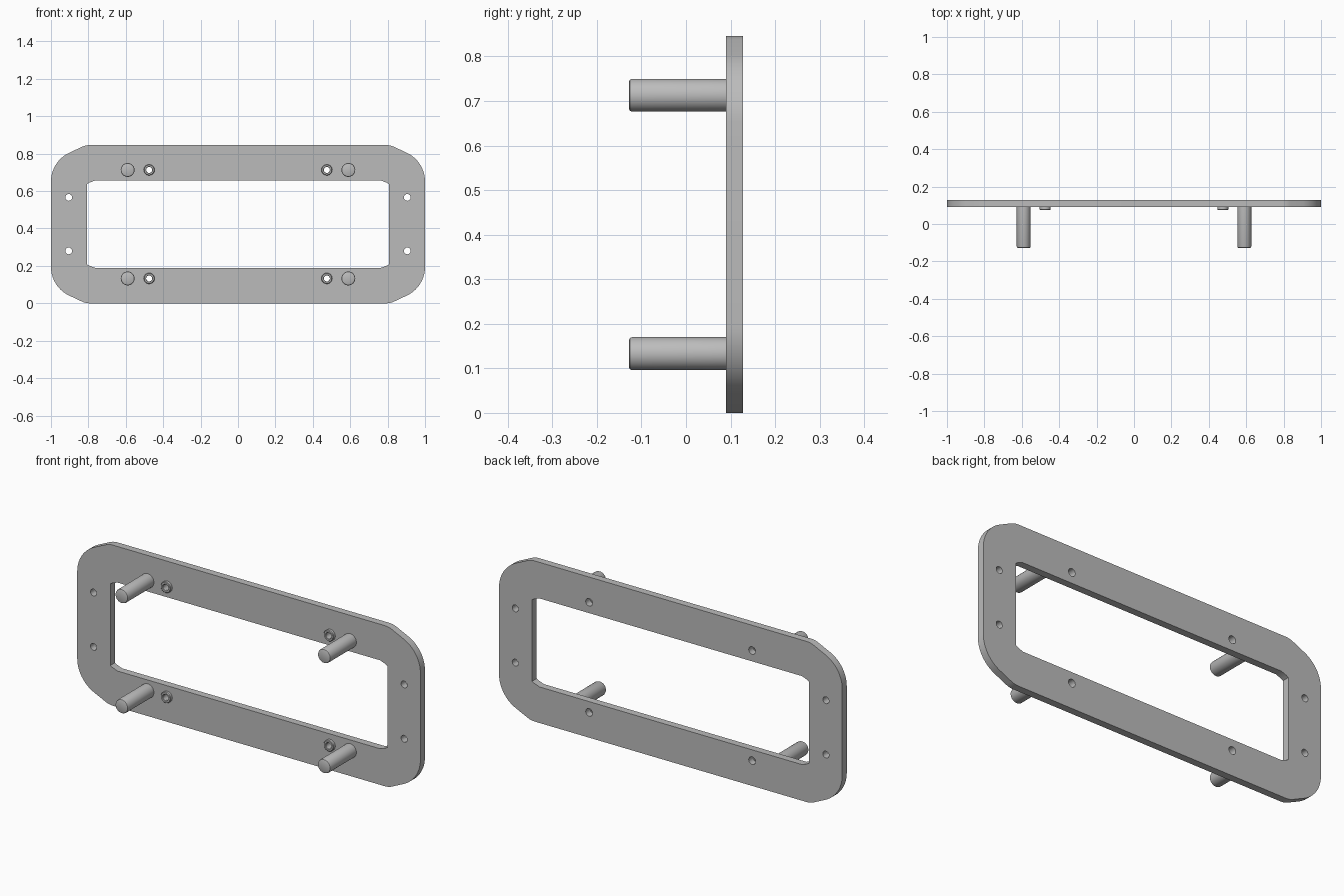
import bpy, bmesh
from math import sin, cos, pi, radians
from mathutils import Matrix, Vector

cube = bpy.data.objects.get("Cube")
if cube:
    bpy.data.objects.remove(cube)

MID_Z = 0.423
FRONT, BACK = 0.09, 0.128
SIGNS = [(1, 1), (-1, 1), (-1, -1), (1, -1)]

grey = bpy.data.materials.new("grey metal")
grey.use_nodes = True
colour = (0.5, 0.5, 0.5, 1)
grey.diffuse_color = colour
grey.node_tree.nodes["Principled BSDF"].inputs["Base Color"].default_value = colour


def arc(cx, cz, r, start, end, steps):
    """Points along an arc, angles in degrees."""
    angles = [radians(start + (end - start) * i / steps) for i in range(steps + 1)]
    return [(cx + r * cos(a), cz + r * sin(a)) for a in angles]


def four_corners(corner):
    """Mirror one corner path (running side to top) into a closed outline."""
    loop = []
    for sx, sz in SIGNS:
        path = corner if sx * sz > 0 else corner[::-1]
        loop += [(sx * x, sz * z) for x, z in path]
    return loop


def finish(obj):
    obj.data.materials.clear()
    obj.data.materials.append(grey)
    bpy.ops.object.select_all(action="DESELECT")
    obj.select_set(True)
    bpy.context.view_layer.objects.active = obj
    bpy.ops.object.shade_smooth_by_angle(angle=radians(30))


def lathe(name, profile, x, z, closed):
    """Spin a (radius, y) profile around an axis parallel to y."""
    bm = bmesh.new()
    verts = [bm.verts.new((r, y, 0)) for r, y in profile]
    pairs = list(zip(verts, verts[1:]))
    if closed:
        pairs.append((verts[-1], verts[0]))
    edges = [bm.edges.new(p) for p in pairs]
    bmesh.ops.spin(bm, geom=verts + edges, cent=(0, 0, 0), axis=(0, 1, 0),
                   angle=2 * pi, steps=40, use_merge=True)
    bmesh.ops.remove_doubles(bm, verts=bm.verts, dist=0.0001)
    bmesh.ops.recalc_face_normals(bm, faces=bm.faces)
    mesh = bpy.data.meshes.new(name)
    bm.to_mesh(mesh)
    bm.free()
    obj = bpy.data.objects.new(name, mesh)
    obj.location = (x, 0, z)
    bpy.context.collection.objects.link(obj)
    finish(obj)


# Plate outline: round side corner, sloped shoulder, softened top edge
outer = four_corners(arc(0.83, 0.228, 0.17, 0, 65, 14) + arc(0.792, 0.323, 0.1, 65, 90, 5))
opening = four_corners([(0.807, 0.215), (0.795, 0.222), (0.765, 0.233)])
loops = [outer, opening]

# Screw holes in the sides and through the bosses
for sx, sz in SIGNS:
    loops.append(arc(sx * 0.905, sz * 0.143, 0.018, 0, 360, 24)[:-1])
    loops.append(arc(sx * 0.475, sz * 0.29, 0.02, 0, 360, 24)[:-1])

curve = bpy.data.curves.new("frame_plate", "CURVE")
curve.dimensions = "2D"
curve.fill_mode = "BOTH"
curve.extrude = (BACK - FRONT) / 2
for loop in loops:
    spline = curve.splines.new("POLY")
    spline.points.add(len(loop) - 1)
    for point, (x, z) in zip(spline.points, loop):
        point.co = (x, z, 0, 1)
    spline.use_cyclic_u = True

plate = bpy.data.objects.new("frame_plate", curve)
bpy.context.collection.objects.link(plate)
bpy.ops.object.select_all(action="DESELECT")
plate.select_set(True)
bpy.context.view_layer.objects.active = plate
bpy.ops.object.convert(target="MESH")
plate = bpy.context.view_layer.objects.active
plate.name = "frame_plate"
plate.data.transform(Matrix.Translation(Vector((0, (FRONT + BACK) / 2, MID_Z)))
                     @ Matrix.Rotation(pi / 2, 4, "X"))
bm = bmesh.new()
bm.from_mesh(plate.data)
bmesh.ops.remove_doubles(bm, verts=bm.verts, dist=0.0001)
bmesh.ops.recalc_face_normals(bm, faces=bm.faces)
bm.to_mesh(plate.data)
bm.free()
finish(plate)

# Locating pins and hollow screw bosses on the front face
pin = [(0, -0.128), (0.031, -0.128), (0.035, -0.126), (0.037, -0.121), (0.037, 0.092), (0, 0.092)]
boss = [(0.016, FRONT + 0.002), (0.016, 0.076), (0.018, 0.074), (0.026, 0.074),
        (0.029, 0.077), (0.029, FRONT + 0.002)]
for sx, sz in SIGNS:
    place = ("upper" if sz > 0 else "lower") + ("_left" if sx > 0 else "_right")
    z = MID_Z + sz * 0.29
    lathe("pin_" + place, pin, sx * 0.59, z, False)
    lathe("screw_boss_" + place, boss, sx * 0.475, z, True)
